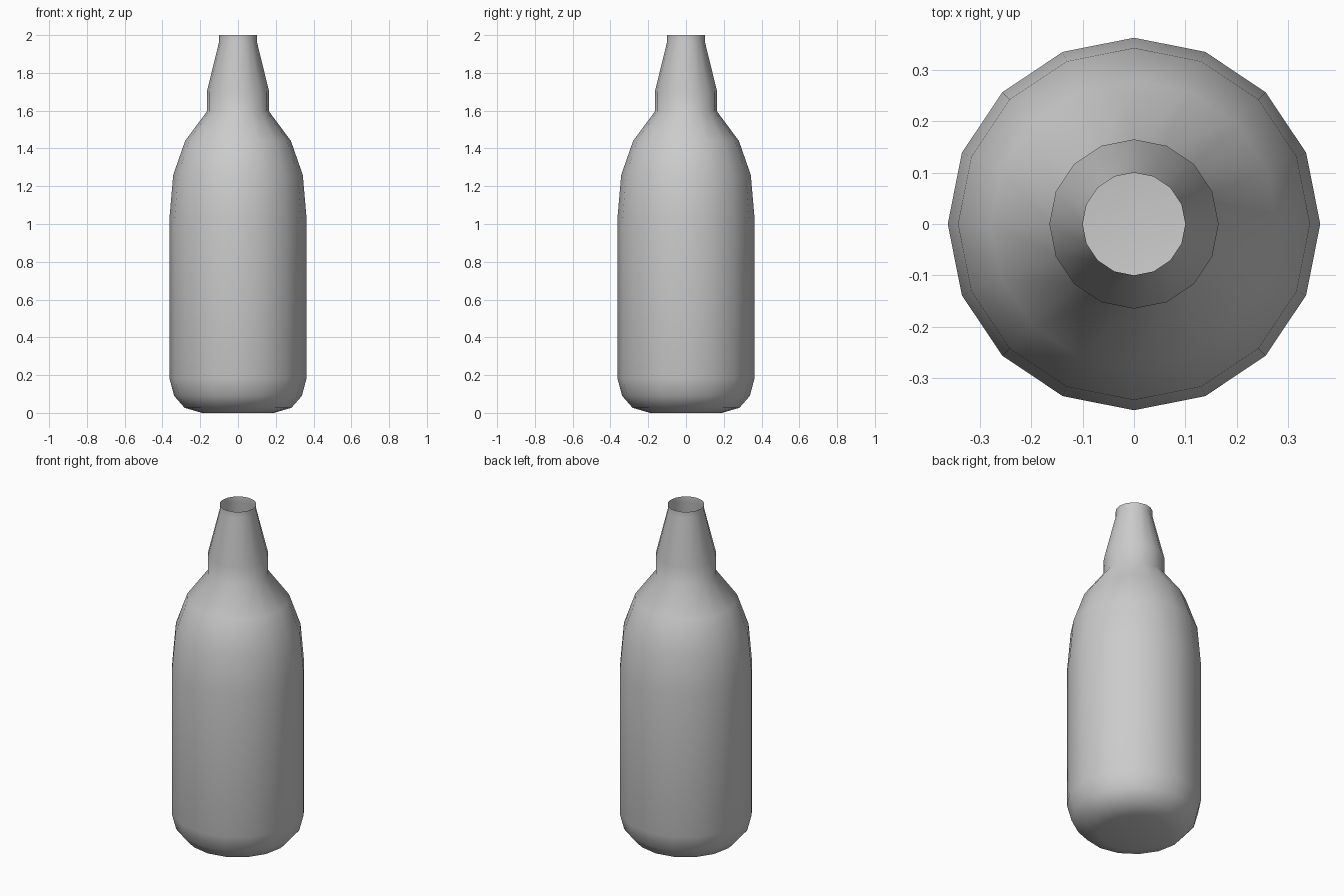
import bpy
import bmesh
import math

if "Cube" in bpy.data.objects:
    bpy.data.objects.remove(bpy.data.objects["Cube"])

SIDES = 16

# Bottle outline from the base to the open mouth: (radius, height)
PROFILE = [
    (0.19, 0.0), (0.283, 0.027), (0.338, 0.09), (0.363, 0.183),
    (0.363, 1.03), (0.343, 1.26), (0.28, 1.44),
    (0.165, 1.595), (0.165, 1.70), (0.10, 1.965), (0.10, 2.0),
]

grey = bpy.data.materials.new("plain grey")
grey.diffuse_color = (0.6, 0.6, 0.6, 1.0)
grey.use_nodes = True
grey.node_tree.nodes["Principled BSDF"].inputs["Base Color"].default_value = grey.diffuse_color


def lathe(name, profile, material):
    """Turn a profile around z, closed at the base and open at the top."""
    bm = bmesh.new()
    rings = []
    for r, z in profile:
        rings.append([bm.verts.new((r * math.cos(2 * math.pi * i / SIDES),
                                    r * math.sin(2 * math.pi * i / SIDES), z))
                      for i in range(SIDES)])
    for low, high in zip(rings, rings[1:]):
        for i in range(SIDES):
            j = (i + 1) % SIDES
            bm.faces.new((low[i], low[j], high[j], high[i]))
    # Base disc
    bm.faces.new(list(reversed(rings[0])))
    for f in bm.faces:
        f.smooth = True
    mesh = bpy.data.meshes.new(name)
    bm.to_mesh(mesh)
    bm.free()
    mesh.materials.append(material)
    obj = bpy.data.objects.new(name, mesh)
    bpy.context.collection.objects.link(obj)
    return obj


# Thin-walled bottle
lathe("bottle", PROFILE, grey)
